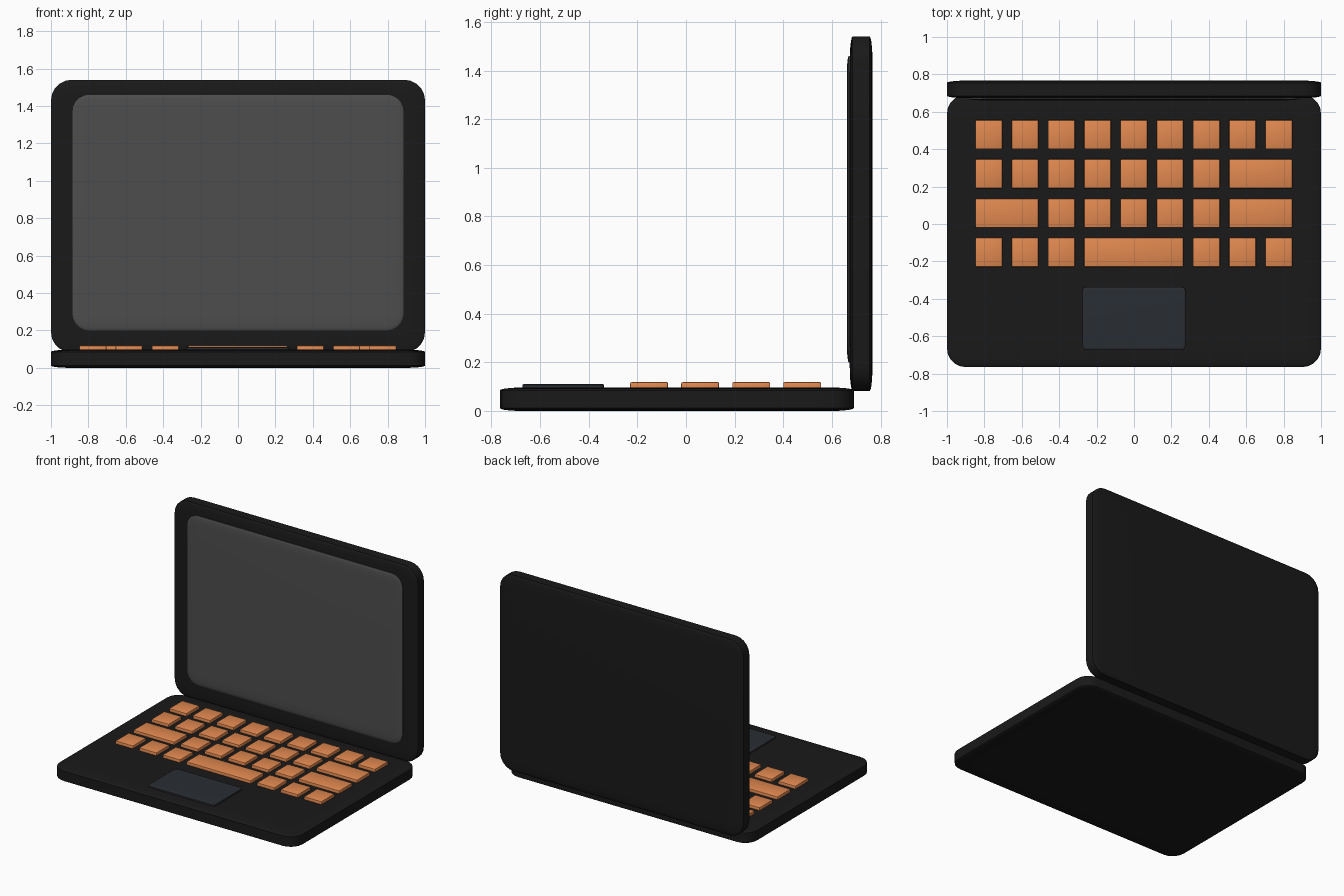
import bpy, bmesh, math
from mathutils import Vector

if "Cube" in bpy.data.objects:
    bpy.data.objects.remove(bpy.data.objects["Cube"])


def material(name, rgb):
    m = bpy.data.materials.new(name)
    m.diffuse_color = (*rgb, 1.0)
    m.use_nodes = True
    m.node_tree.nodes["Principled BSDF"].inputs["Base Color"].default_value = m.diffuse_color
    return m


BLACK = material("black_shell", (0.010, 0.010, 0.010))
GREY = material("screen_grey", (0.075, 0.075, 0.075))
ORANGE = material("orange_keys", (0.76, 0.25, 0.08))
SLATE = material("slate_pad", (0.022, 0.026, 0.032))


def slab(name, low, high, mat, radius, lip, axis=2, segments=5):
    """Rounded box: 'radius' in the slab plane, 'lip' along its thin axis."""
    low, high = Vector(low), Vector(high)
    size = high - low
    squash = lip / radius
    size[axis] /= squash
    bm = bmesh.new()
    bmesh.ops.create_cube(bm, size=1.0)
    bmesh.ops.scale(bm, vec=size, verts=bm.verts)
    bmesh.ops.bevel(bm, geom=bm.edges[:], offset=radius, segments=segments,
                    profile=0.5, affect='EDGES')
    shrink = Vector((1, 1, 1))
    shrink[axis] = squash
    bmesh.ops.scale(bm, vec=shrink, verts=bm.verts)
    bmesh.ops.recalc_face_normals(bm, faces=bm.faces)
    mesh = bpy.data.meshes.new(name)
    bm.to_mesh(mesh)
    bm.free()
    mesh.materials.append(mat)
    ob = bpy.data.objects.new(name, mesh)
    ob.location = (low + high) / 2
    bpy.context.collection.objects.link(ob)
    bpy.ops.object.select_all(action='DESELECT')
    ob.select_set(True)
    bpy.context.view_layer.objects.active = ob
    bpy.ops.object.shade_smooth_by_angle(angle=math.radians(40))
    return ob


# Main shells
slab("base", (-1, -0.765, 0), (1, 0.69, 0.097), BLACK, 0.10, 0.012)
slab("lid", (-1, 0.673, 0.082), (1, 0.767, 1.54), BLACK, 0.11, 0.012, axis=1)

# Screen panel, slightly proud of the lid
slab("screen", (-0.885, 0.661, 0.20), (0.885, 0.70, 1.46), GREY, 0.09, 0.008, axis=1)

# Trackpad
slab("trackpad", (-0.275, -0.672, 0.08), (0.275, -0.337, 0.112), SLATE, 0.02, 0.004,
     segments=3)

# Keyboard: each number is how many columns the key spans
PITCH_X, PITCH_Y = 0.1938, 0.2098
KEY_W, KEY_D = 0.144, 0.156
ROWS = [
    [1] * 9,
    [1] * 7 + [2],
    [2] + [1] * 5 + [2],
    [1, 1, 1, 3, 1, 1, 1],
]
for r, spans in enumerate(ROWS):
    y = 0.478 - r * PITCH_Y
    col = 0
    for k, span in enumerate(spans):
        x0 = -0.848 + col * PITCH_X
        x1 = x0 + (span - 1) * PITCH_X + KEY_W
        slab(f"key_row{r + 1}_{k + 1}", (x0, y - KEY_D / 2, 0.08),
             (x1, y + KEY_D / 2, 0.119), ORANGE, 0.006, 0.006, segments=2)
        col += span
